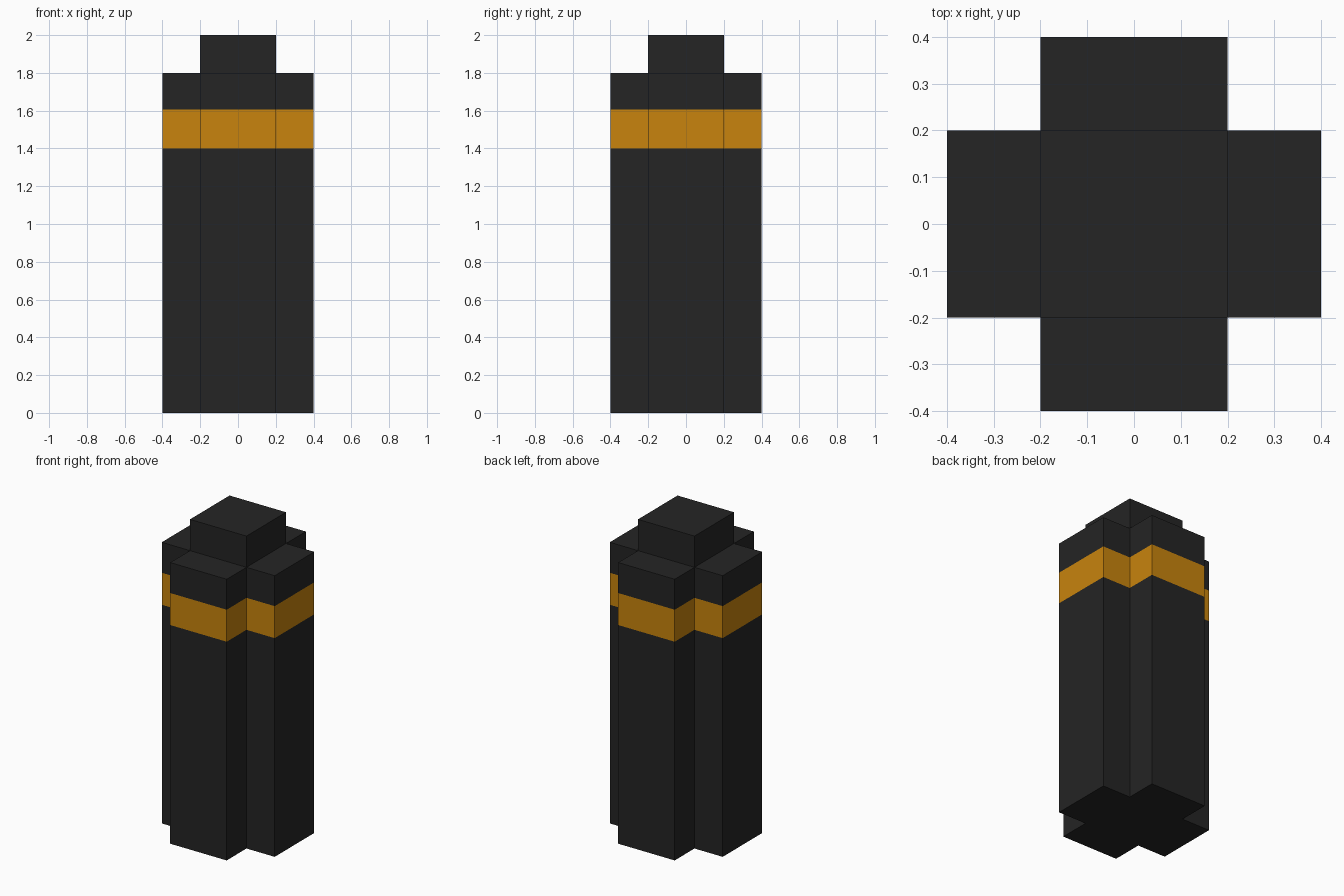
import bpy
import bmesh

cube = bpy.data.objects.get("Cube")
if cube:
    bpy.data.objects.remove(cube, do_unlink=True)


def make_material(name, rgb):
    mat = bpy.data.materials.new(name)
    mat.use_nodes = True
    color = (*rgb, 1.0)
    mat.diffuse_color = color
    bsdf = mat.node_tree.nodes["Principled BSDF"]
    bsdf.inputs["Base Color"].default_value = color
    bsdf.inputs["Roughness"].default_value = 0.8
    return mat


BLACK = make_material("charcoal black", (0.018, 0.018, 0.018))
ORANGE = make_material("amber orange", (0.58, 0.23, 0.004))

A, B = 0.2, 0.4  # half width of an arm, reach of an arm
SQUARE = [(-A, -A), (A, -A), (A, A), (-A, A)]
CROSS = [(-A, -B), (A, -B), (A, -A), (B, -A), (B, A), (A, A),
         (A, B), (-A, B), (-A, A), (-B, A), (-B, -A), (-A, -A)]


def prism(name, outline, levels, mats, bottom=True):
    """Stack wall rings of an outline through the levels, one material per ring."""
    bm = bmesh.new()
    rings = [[bm.verts.new((x, y, z)) for x, y in outline] for z in levels]
    n = len(outline)
    for k, (low, high) in enumerate(zip(rings, rings[1:])):
        for i in range(n):
            j = (i + 1) % n
            face = bm.faces.new((low[i], low[j], high[j], high[i]))
            face.material_index = mats[k]
    if bottom:
        bm.faces.new(rings[0][::-1])
    bm.faces.new(rings[-1])
    bm.normal_update()
    mesh = bpy.data.meshes.new(name)
    bm.to_mesh(mesh)
    bm.free()
    mesh.materials.append(BLACK)
    mesh.materials.append(ORANGE)
    obj = bpy.data.objects.new(name, mesh)
    bpy.context.collection.objects.link(obj)
    return obj


# Cross-shaped post with an orange band around it
prism("post_body", CROSS, [0, 1.4, 1.605, 1.8], [0, 1, 0])
# Square cap on top
prism("top_cap", SQUARE, [1.8, 2.0], [0], bottom=False)
